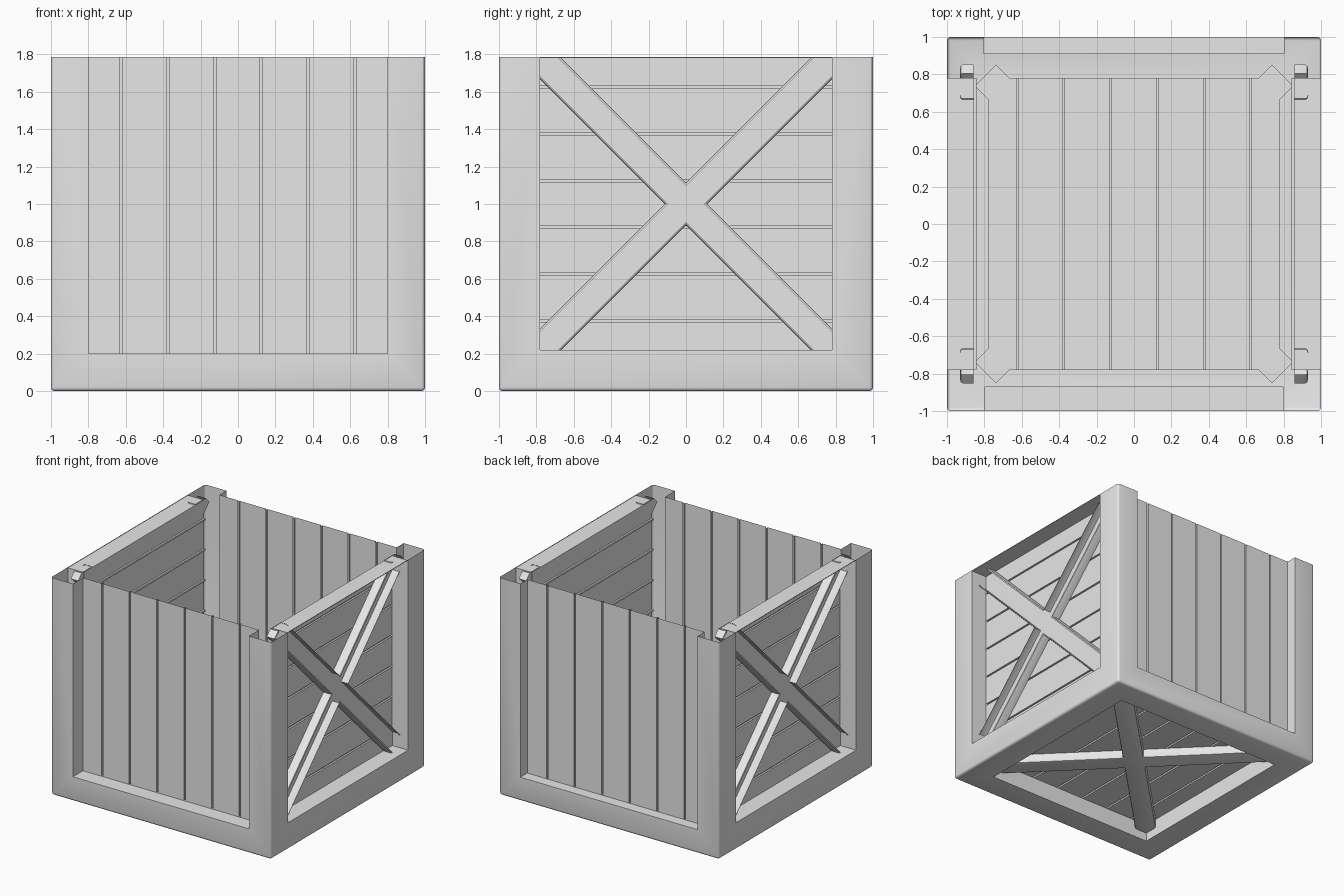
import bpy, bmesh, math
from mathutils import Matrix, Vector

cube = bpy.data.objects.get("Cube")
if cube:
    bpy.data.objects.remove(cube, do_unlink=True)

GREY = (0.8, 0.8, 0.8, 1)
TOP = 1.785       # open rim height
BEVEL = 0.02

mat = bpy.data.materials.new("plain_grey")
mat.use_nodes = True
mat.diffuse_color = GREY
mat.node_tree.nodes["Principled BSDF"].inputs["Base Color"].default_value = GREY


def finish(bm, name):
    """Trim at the open rim and turn the mesh into an object."""
    bmesh.ops.bisect_plane(bm, geom=bm.verts[:] + bm.edges[:] + bm.faces[:],
                           plane_co=(0, 0, TOP), plane_no=(0, 0, 1), clear_outer=True)
    mesh = bpy.data.meshes.new(name)
    bm.to_mesh(mesh)
    bm.free()
    mesh.materials.append(mat)
    obj = bpy.data.objects.new(name, mesh)
    bpy.context.collection.objects.link(obj)
    bpy.ops.object.select_all(action="DESELECT")
    obj.select_set(True)
    bpy.context.view_layer.objects.active = obj
    bpy.ops.object.shade_smooth_by_angle(angle=math.radians(30))


def placed(normal, along):
    """Matrix for a side: local x crosses the planks, y follows them, z faces out."""
    n, v = Vector(normal), Vector(along)
    u = v.cross(n)
    return Matrix.Translation((0, 0, 1)) @ Matrix((u, v, n)).transposed().to_4x4()


# name, outward normal, plank direction, border width, panel distance from centre, has cross
SIDES = [
    ("front", (0, -1, 0), (0, 0, 1), 0.2, 0.87, False),
    ("back", (0, 1, 0), (0, 0, 1), 0.195, 0.91, False),
    ("left", (1, 0, 0), (0, 1, 0), 0.22, 0.855, True),
    ("right", (-1, 0, 0), (0, 1, 0), 0.22, 0.855, True),
    ("floor", (0, 0, -1), (0, 1, 0), 0.22, 0.855, True),
]


def build_frame():
    """Rounded box skin with a recess pushed into every side."""
    bm = bmesh.new()
    bmesh.ops.create_cube(bm, size=2, matrix=Matrix.Translation((0, 0, 1)))
    bmesh.ops.bevel(bm, geom=bm.edges[:], offset=BEVEL, segments=3, profile=0.5, affect="EDGES")
    for _, normal, _, border, depth, _ in SIDES:
        n = Vector(normal)
        bm.normal_update()
        face = max((f for f in bm.faces if f.normal.dot(n) > 0.99), key=lambda f: f.calc_area())
        bmesh.ops.inset_region(bm, faces=[face], thickness=border - BEVEL, use_even_offset=True)
        ext = bmesh.ops.extrude_discrete_faces(bm, faces=[face])["faces"]
        bmesh.ops.translate(bm, verts=ext[0].verts[:], vec=n * (depth - 1))
        bmesh.ops.delete(bm, geom=ext, context="FACES_ONLY")
    finish(bm, "frame")


def build_planks(name, matrix, half, depth):
    """Sheet of planks split by narrow grooves."""
    profile = [(-half, 0)]
    for i in range(6):
        c = -0.625 + 0.25 * i
        profile += [(c - 0.007, 0), (c - 0.007, -0.014), (c + 0.007, -0.014), (c + 0.007, 0)]
    profile.append((half, 0))
    bm = bmesh.new()
    rows = [[bm.verts.new(matrix @ Vector((u, v, depth + d))) for u, d in profile]
            for v in (-half, half)]
    low, high = rows
    for i in range(len(profile) - 1):
        bm.faces.new((low[i], low[i + 1], high[i + 1], high[i]))
    finish(bm, name)


def build_cross(name, matrix, depth, half=0.081, reach=1.124, thick=0.072):
    """Diagonal cross brace with eased outer edges."""
    bm = bmesh.new()
    verts = []
    for k in range(4):
        turn = Matrix.Rotation(math.pi / 4 + k * math.pi / 2, 4, "Z")
        for p in ((reach, -half), (reach, half), (half, half)):
            verts.append(bm.verts.new(turn @ Vector((*p, depth + 0.002))))
    base = bm.faces.new(verts)
    ext = bmesh.ops.extrude_face_region(bm, geom=[base], use_keep_orig=True)["geom"]
    moved = [g for g in ext if isinstance(g, bmesh.types.BMVert)]
    bmesh.ops.translate(bm, verts=moved, vec=(0, 0, thick))
    bmesh.ops.recalc_face_normals(bm, faces=bm.faces[:])
    rim = [e for e in bm.edges if all(v in moved for v in e.verts)]
    bmesh.ops.bevel(bm, geom=rim, offset=0.012, segments=2, profile=0.5, affect="EDGES")
    bm.transform(matrix)
    finish(bm, name)


build_frame()
for name, normal, along, border, depth, crossed in SIDES:
    matrix = placed(normal, along)
    build_planks(name + "_planks", matrix, 1 - border, depth)
    if crossed:
        build_cross(name + "_cross_brace", matrix, depth)
